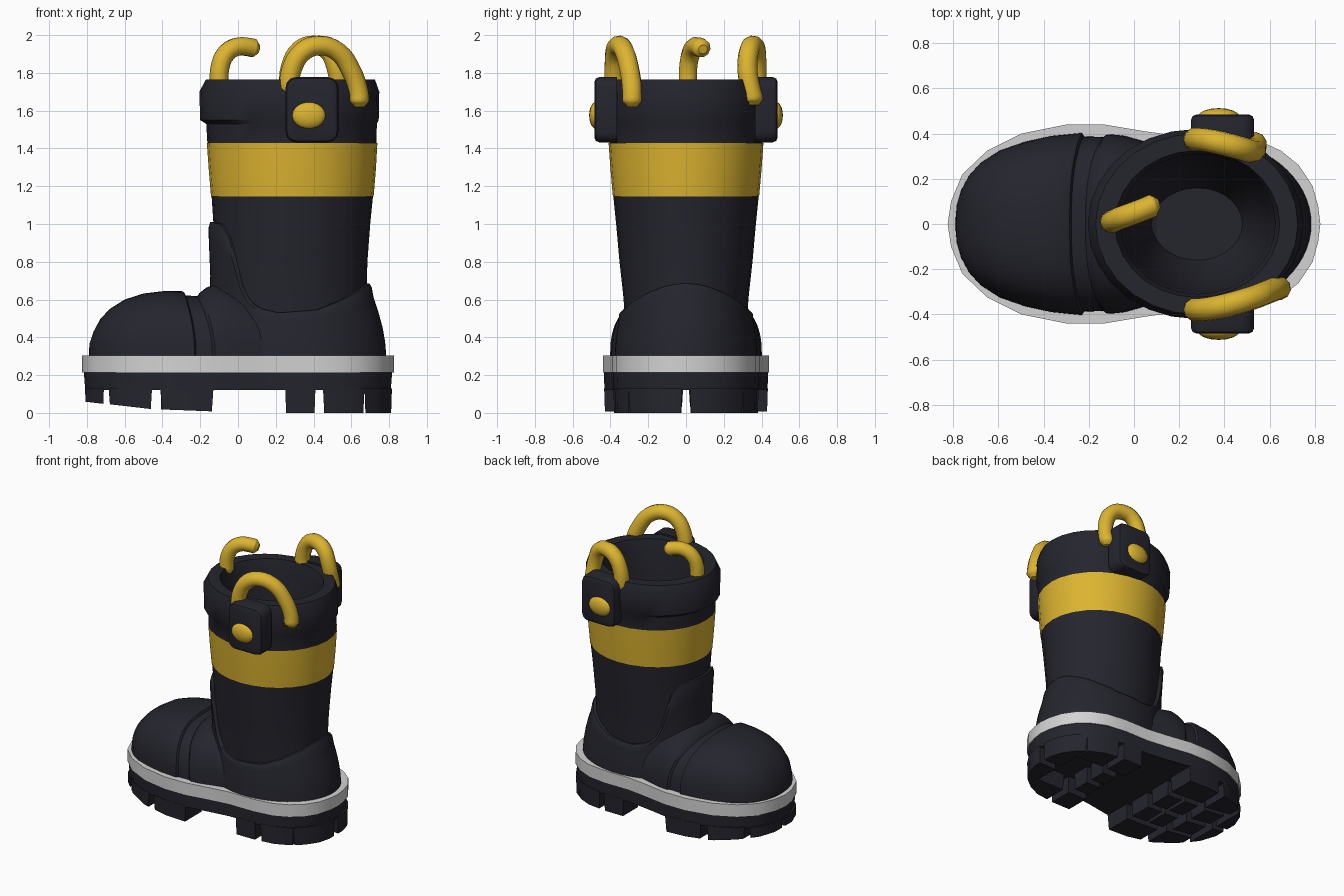
import bpy, bmesh, math

if "Cube" in bpy.data.objects:
    bpy.data.objects.remove(bpy.data.objects["Cube"])


def material(name, rgb):
    m = bpy.data.materials.new(name)
    m.diffuse_color = (*rgb, 1)
    m.use_nodes = True
    m.node_tree.nodes["Principled BSDF"].inputs["Base Color"].default_value = m.diffuse_color
    return m


NAVY = material("dark navy rubber", (0.018, 0.018, 0.027))
YELLOW = material("yellow", (0.72, 0.46, 0.03))
WHITE = material("off white", (0.65, 0.65, 0.65))


def lerp(table, x):
    """Piecewise linear lookup in a list of (x, value...) rows."""
    if x <= table[0][0]:
        return table[0][1]
    for (a, u), (b, v) in zip(table, table[1:]):
        if x <= b:
            return u + (v - u) * (x - a) / (b - a)
    return table[-1][1]


def smooth(ob, angle=35):
    bpy.ops.object.select_all(action='DESELECT')
    ob.select_set(True)
    bpy.context.view_layer.objects.active = ob
    bpy.ops.object.shade_smooth_by_angle(angle=math.radians(angle))


def finish(name, bm, mat, angle=35):
    bmesh.ops.recalc_face_normals(bm, faces=bm.faces)
    me = bpy.data.meshes.new(name)
    bm.to_mesh(me)
    bm.free()
    ob = bpy.data.objects.new(name, me)
    bpy.context.collection.objects.link(ob)
    me.materials.append(mat)
    smooth(ob, angle)
    return ob


def loft(name, rings, mat, cap0=False, cap1=False, angle=35):
    """Skin a list of closed rings with equal point counts."""
    bm = bmesh.new()
    vs = [[bm.verts.new(p) for p in r] for r in rings]
    n = len(vs[0])
    for a, b in zip(vs, vs[1:]):
        for i in range(n):
            j = (i + 1) % n
            bm.faces.new((a[i], a[j], b[j], b[i]))
    if cap0:
        bm.faces.new(vs[0])
    if cap1:
        bm.faces.new(vs[-1])
    return finish(name, bm, mat, angle)


def oval(x0, x1, ry, z, n=28):
    cx, rx = (x0 + x1) / 2, (x1 - x0) / 2
    return [(cx + rx * math.cos(2 * math.pi * i / n),
             ry * math.sin(2 * math.pi * i / n), z) for i in range(n)]


# --- sole and welt -------------------------------------------------------
SOLE = [(-.825, 0), (-.81, .10), (-.76, .22), (-.65, .325), (-.5, .40),
        (-.3, .44), (-.13, .44), (.05, .41), (.2, .39), (.4, .39), (.55, .37),
        (.65, .325), (.73, .26), (.79, .17), (.815, .08), (.825, 0)]


def sole_ring(z, s):
    half = [(x * s, w * s, z) for x, w in SOLE]
    return half + [(x, -y, z) for x, y, z in half[-2:0:-1]]


loft("welt", [sole_ring(.215, 1), sole_ring(.305, 1)], WHITE, True, True)
loft("sole", [sole_ring(.12, .98), sole_ring(.22, .99)], NAVY, True, True)


def lug(name, a, b, yi, yo, side):
    """Tread block between x=a and x=b, from y=yi out to the sole edge or yo."""
    xs = [a] + [x for x, _ in SOLE if a < x < b] + [b]
    pts = [(x, max(min(lerp(SOLE, x) * .985, yo), yi + .01)) for x in xs]
    pts = [(a, yi)] + pts + [(b, yi)]
    cx, cy = (a + b) / 2, sum(p[1] for p in pts) / len(pts)
    floor = lambda x: lerp([(-.82, .06), (-.45, .02), (-.13, .008), (.25, 0)], x)
    low = [(cx + (x - cx) * .94, side * (cy + (y - cy) * .95), floor(x)) for x, y in pts]
    top = [(x, side * y, .13) for x, y in pts]
    loft(name, [low, top], NAVY, True, True)


LUGS = [(-.81, -.71, .015, 1), (-.685, -.455, .20, 1), (-.66, -.48, .02, .17),
        (-.41, -.29, .02, .19), (-.27, -.14, .02, .19), (-.41, -.13, .23, 1),
        (.25, .41, .20, 1), (.28, .40, .02, .15), (.45, .67, .20, 1),
        (.67, .815, .02, 1)]
for k, (a, b, yi, yo) in enumerate(LUGS):
    for side, word in ((1, "left"), (-1, "right")):
        lug(f"tread_block_{k}_{word}", a, b, yi, yo, side)

# --- foot: toe cap, recessed seam strip and vamp -------------------------
# rows: x, half width, height above welt, backward lean of the seam at the base
FOOT = [(-.79, .02, .02, 0), (-.785, .08, .07, 0), (-.765, .15, .13, 0),
        (-.73, .215, .195, 0), (-.68, .27, .25, 0), (-.6, .325, .30, .005),
        (-.5, .365, .332, .02), (-.4, .39, .344, .035), (-.3, .402, .346, .055),
        (-.285, .402, .338, .055), (-.277, .388, .322, .056), (-.215, .385, .318, .08),
        (-.205, .397, .334, .085), (-.17, .395, .362, .09), (-.13, .39, .378, .09),
        (0, .365, .36, .05), (.15, .34, .27, 0)]
rings = []
for x, w, h, lean in FOOT:
    ring = []
    for i in range(25):
        t = math.pi * i / 24
        c, s = math.cos(t), math.sin(t)
        y = w * math.copysign(abs(c) ** .78, c)
        up = max(s, 0) ** .78
        ring.append((x + lean * (1 - up ** 2), y, .30 + h * up))
    rings.append(ring)
loft("foot_upper", rings, NAVY, True, True, 30)

# --- ankle overlay: heel counter rising to a tongue at the front ----------
BACK = [(.3, .785), (.4, .777), (.5, .755), (.6, .72), (.68, .705), (1, .715)]
FRONT = [(.3, -.16), (.68, -.145), (1, -.158)]
SIDE = [(.3, .378), (.4, .37), (.5, .355), (.6, .35), (.7, .36), (1, .388)]
EDGE = [(-.13, 1.01), (-.09, 1.0), (-.05, .95), (-.02, .83), (.01, .69), (.05, .60),
        (.10, .555), (.2, .53), (.4, .545), (.55, .60), (.65, .65), (.70, .685)]
rings = []
N = 64
for t, inset in ((0, 0), (.2, 0), (.4, 0), (.6, 0), (.8, 0), (.95, 0), (1, .010), (1, .04)):
    ring = []
    for i in range(N):
        a = 2 * math.pi * i / N
        top = lerp(EDGE, .28 + .42 * math.cos(a))
        z = .3 + (top - .3) * t
        xb, xf = lerp(BACK, z), lerp(FRONT, z)
        ring.append(((xb + xf) / 2 + ((xb - xf) / 2 - inset) * math.cos(a),
                     (lerp(SIDE, z) - inset) * math.sin(a), z))
    rings.append(ring)
loft("ankle_overlay", rings, NAVY, angle=40)

# --- shaft, reflective band and cuff with lining ---------------------------
loft("shaft", [oval(*r) for r in (
    (-.12, .68, .32, .3), (-.12, .68, .33, .6), (-.125, .685, .352, .8),
    (-.13, .70, .37, 1.0), (-.14, .715, .385, 1.15))], NAVY)
loft("yellow_band", [oval(*r) for r in (
    (-.143, .718, .387, 1.145), (-.155, .73, .40, 1.29), (-.165, .738, .41, 1.43))], YELLOW)
loft("cuff", [oval(*r) for r in (
    (-.162, .733, .405, 1.425), (-.168, .735, .408, 1.53), (-.2, .745, .418, 1.55),
    (-.205, .748, .42, 1.70), (-.17, .725, .40, 1.765), (-.085, .645, .325, 1.765),
    (-.06, .625, .31, 1.70), (-.04, .61, .30, 1.4), (.02, .56, .26, .85),
    (.08, .48, .16, .6))], NAVY, cap1=True)

# --- side tabs and buttons -------------------------------------------------
for side, word in ((-1, "right"), (1, "left")):
    bm = bmesh.new()
    bmesh.ops.create_cube(bm, size=1)
    bmesh.ops.scale(bm, vec=(.28, .12, .345), verts=bm.verts)
    upright = [e for e in bm.edges if abs(e.verts[0].co.y - e.verts[1].co.y) > .05]
    bmesh.ops.bevel(bm, geom=upright, offset=.055, segments=3, profile=.5, affect='EDGES')
    rim = [e for e in bm.edges if all(v.co.y * side > .05 for v in e.verts)]
    bmesh.ops.bevel(bm, geom=rim, offset=.025, segments=2, profile=.5, affect='EDGES')
    bmesh.ops.translate(bm, vec=(.392, side * .425, 1.605), verts=bm.verts)
    finish("side_tab_" + word, bm, NAVY)

    bm = bmesh.new()
    bmesh.ops.create_uvsphere(bm, u_segments=16, v_segments=10, radius=1)
    bmesh.ops.scale(bm, vec=(.092, .038, .072), verts=bm.verts)
    bmesh.ops.translate(bm, vec=(.375, side * .475, 1.575), verts=bm.verts)
    finish("button_" + word, bm, YELLOW)


# --- pull handles ----------------------------------------------------------
def handle(name, pts, radius):
    cu = bpy.data.curves.new(name, 'CURVE')
    cu.dimensions = '3D'
    cu.bevel_depth, cu.bevel_resolution = radius, 3
    cu.resolution_u, cu.use_fill_caps = 4, True
    sp = cu.splines.new('BEZIER')
    sp.bezier_points.add(len(pts) - 1)
    for k, (bp, p) in enumerate(zip(sp.bezier_points, pts)):
        bp.co = p
        bp.handle_left_type = bp.handle_right_type = 'AUTO'
        bp.radius = .5 if k in (0, len(pts) - 1) else 1
    cu.materials.append(YELLOW)
    ob = bpy.data.objects.new(name, cu)
    bpy.context.collection.objects.link(ob)
    bpy.ops.object.select_all(action='DESELECT')
    ob.select_set(True)
    bpy.context.view_layer.objects.active = ob
    bpy.ops.object.convert(target='MESH')
    smooth(bpy.context.view_layer.objects.active, 50)


handle("pull_handle_right", [
    (.27, -.375, 1.66), (.27, -.378, 1.72), (.285, -.38, 1.82), (.34, -.375, 1.91),
    (.43, -.355, 1.945), (.53, -.325, 1.91), (.595, -.30, 1.82), (.635, -.285, 1.71),
    (.642, -.285, 1.65), (.642, -.285, 1.62)], .053)
handle("pull_handle_left", [
    (.27, .37, 1.66), (.27, .373, 1.72), (.28, .375, 1.83), (.33, .37, 1.92),
    (.40, .355, 1.945), (.475, .335, 1.92), (.52, .325, 1.83), (.535, .34, 1.72),
    (.535, .355, 1.66), (.535, .355, 1.63)], .053)
handle("front_hook", [
    (-.10, .01, 1.70), (-.10, .01, 1.74), (-.095, .012, 1.83), (-.065, .025, 1.90),
    (-.01, .045, 1.937), (.055, .07, 1.937), (.085, .083, 1.93), (.108, .09, 1.925)], .05)
